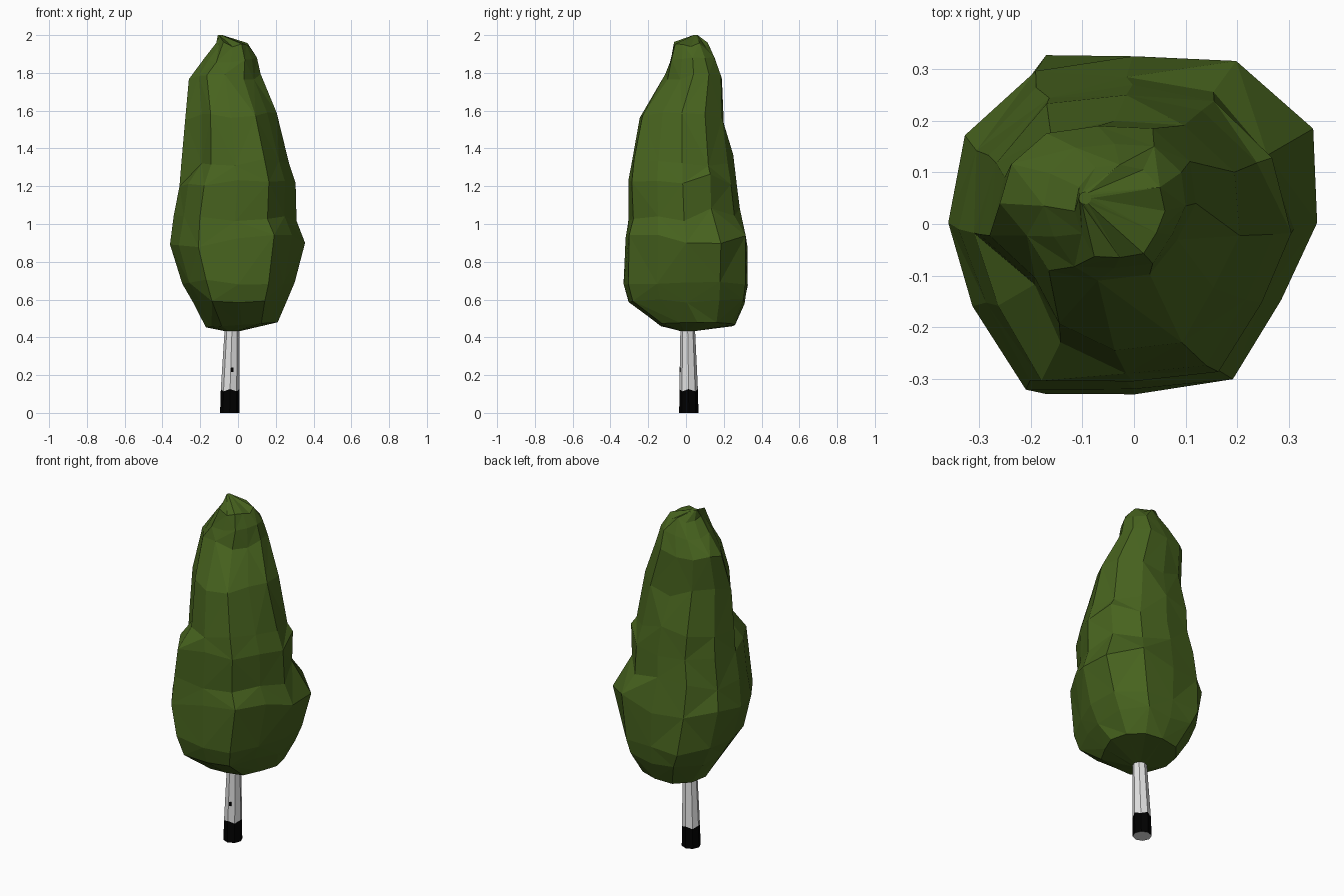
import bpy, bmesh, math, random

if "Cube" in bpy.data.objects:
    bpy.data.objects.remove(bpy.data.objects["Cube"])

random.seed(4)


def material(name, rgb):
    m = bpy.data.materials.new(name)
    m.diffuse_color = (*rgb, 1)
    m.use_nodes = True
    m.node_tree.nodes["Principled BSDF"].inputs["Base Color"].default_value = m.diffuse_color
    return m


GREEN = material("leaf green", (0.063, 0.124, 0.013))
BARK = material("pale bark", (0.76, 0.76, 0.76))
BLACK = material("black base", (0.0, 0.0, 0.0))


def loft(name, rings, mats, tri=False):
    """Skin equal-length rings of points and cap both ends."""
    bm = bmesh.new()
    loops = [[bm.verts.new(p) for p in ring] for ring in rings]
    n = len(loops[0])
    for k, (a, b) in enumerate(zip(loops, loops[1:])):
        for i in range(n):
            j = (i + 1) % n
            if tri and (k + i) % 2:
                bm.faces.new((a[i], a[j], b[i]))
                bm.faces.new((a[j], b[j], b[i]))
            elif tri:
                bm.faces.new((a[i], a[j], b[j]))
                bm.faces.new((a[i], b[j], b[i]))
            else:
                bm.faces.new((a[i], a[j], b[j], b[i]))
    bm.faces.new(loops[0][::-1])
    bm.faces.new(loops[-1])
    bmesh.ops.recalc_face_normals(bm, faces=bm.faces)
    me = bpy.data.meshes.new(name)
    bm.to_mesh(me)
    bm.free()
    for m in mats:
        me.materials.append(m)
    ob = bpy.data.objects.new(name, me)
    bpy.context.collection.objects.link(ob)
    return ob


# Foliage: faceted crown, each ring is z, x min, x max, y min, y max
PROFILE = [
    (0.465, -0.17, 0.21, -0.14, 0.26),
    (0.59, -0.24, 0.255, -0.30, 0.31),
    (0.69, -0.295, 0.30, -0.33, 0.325),
    (0.91, -0.36, 0.355, -0.32, 0.325),
    (1.05, -0.34, 0.31, -0.305, 0.285),
    (1.23, -0.31, 0.305, -0.305, 0.27),
    (1.34, -0.30, 0.27, -0.29, 0.25),
    (1.56, -0.28, 0.205, -0.245, 0.20),
    (1.78, -0.26, 0.12, -0.11, 0.19),
    (1.87, -0.175, 0.10, -0.085, 0.155),
    (1.95, -0.115, 0.06, -0.065, 0.115),
]
# Boxy outline: radius factor every 30 degrees from +x
OUTLINE = [1, 1.03, 1.03, 1, 1.07, 1.04, 1, 0.98, 1.13, 1, 1.07, 0.92]
# Bulges and hollows: point indices, z low, z high, change of radius factor
SHAPING = [((7, 8), 1.28, 1.7, -0.25), ((7, 8), 1.7, 1.82, -0.13),
           ((1, 2), 0.55, 0.95, 0.09), ((4, 5), 0.55, 0.8, 0.08),
           ((7, 8), 0.55, 0.95, 0.03), ((1, 2), 1.5, 1.9, 0.07),
           ((1,), 1.0, 1.1, -0.05), ((4, 5), 1.5, 1.82, -0.04)]
SIDES = 12


def crown_ring(z, x0, x1, y0, y1):
    pts = []
    cx, cy = (x0 + x1) / 2, (y0 + y1) / 2
    for i in range(SIDES):
        a = 2 * math.pi * i / SIDES
        f = OUTLINE[i] + (random.uniform(-0.02, 0.02) if i % 3 else 0)
        f += sum(d for p, lo, hi, d in SHAPING if i in p and lo < z < hi)
        x = cx + f * (x1 - x0) / 2 * math.cos(a)
        y = cy + f * (y1 - y0) / 2 * math.sin(a)
        dz = random.uniform(-1, 1) * (0.035 if 0.8 < z < 1.7 else 0.015)
        if z < 0.5:
            dz = 0.07 * x
        pts.append((x, y, z + dz))
    return pts


def small_ring(x, y, z, r):
    return [(x + r * math.cos(2 * math.pi * i / SIDES),
             y + r * math.sin(2 * math.pi * i / SIDES), z)
            for i in range(SIDES)]


rings = [small_ring(-0.03, 0.01, 0.433, 0.04)]
rings += [crown_ring(*row) for row in PROFILE]
rings.append(small_ring(-0.095, 0.05, 2.0, 0.012))      # off-centre peak
loft("foliage", rings, [GREEN], tri=True)


# Trunk: slightly leaning and tapered, dark foot with a ragged edge
def trunk_ring(z, r, cx, cy, rag=0.0):
    return [(cx + r * math.cos(2 * math.pi * i / 8),
             cy + r * math.sin(2 * math.pi * i / 8),
             z + rag * (-1) ** i) for i in range(8)]


trunk = loft("trunk", [
    trunk_ring(0.0, 0.051, -0.044, 0.015),
    trunk_ring(0.12, 0.049, -0.042, 0.014, 0.006),
    trunk_ring(0.50, 0.037, -0.030, 0.008),
], [BARK, BLACK])
for f in trunk.data.polygons:
    if f.center.z < 0.12 and abs(f.normal.z) < 0.5:
        f.material_index = 1

# Small knot mark on the front of the trunk
bpy.ops.mesh.primitive_cube_add(size=1, location=(-0.03, -0.031, 0.228))
knot = bpy.context.object
knot.name = "bark_knot"
knot.scale = (0.012, 0.006, 0.022)
knot.data.materials.append(BLACK)
